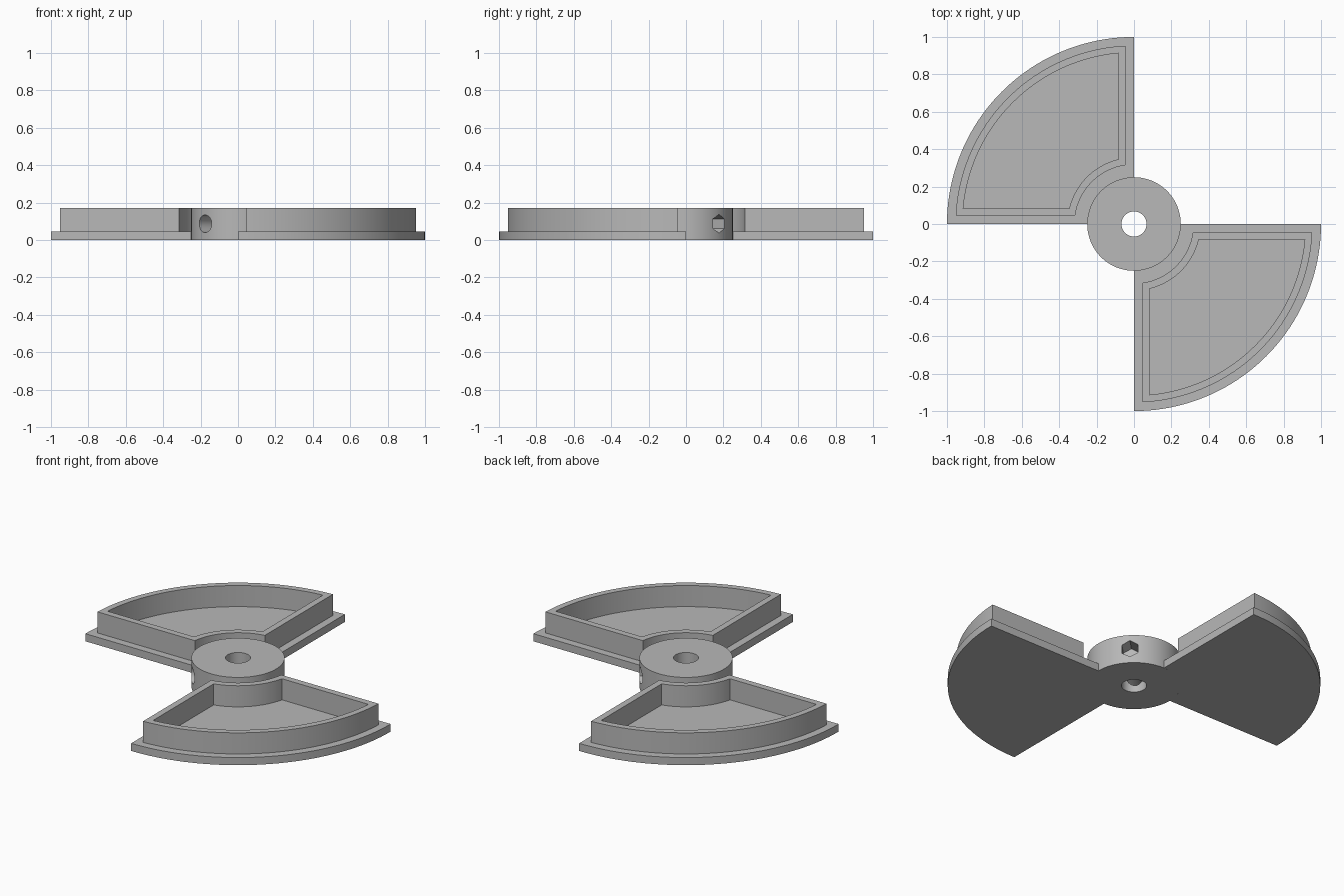
import bpy, bmesh
from math import sin, cos, pi, asin, radians
from mathutils import Vector

cube = bpy.data.objects.get("Cube")
if cube:
    bpy.data.objects.remove(cube, do_unlink=True)

grey = bpy.data.materials.new("plain grey")
grey.use_nodes = True
GREY = (0.48, 0.48, 0.48, 1)
grey.diffuse_color = GREY
grey.node_tree.nodes["Principled BSDF"].inputs["Base Color"].default_value = GREY

HEIGHT, PLATE = 0.17, 0.045
HUB_R, BORE_R = 0.25, 0.067


def loft(name, loops, closed=False):
    """Skin a row of equal-length point loops; cap the ends or close the row."""
    bm = bmesh.new()
    rows = [[bm.verts.new(p) for p in loop] for loop in loops]
    pairs = list(zip(rows, rows[1:]))
    if closed:
        pairs.append((rows[-1], rows[0]))
    else:
        bm.faces.new(rows[0])
        bm.faces.new(rows[-1])
    n = len(rows[0])
    for a, b in pairs:
        for i in range(n):
            j = (i + 1) % n
            bm.faces.new((a[i], a[j], b[j], b[i]))
    bmesh.ops.recalc_face_normals(bm, faces=bm.faces)
    mesh = bpy.data.meshes.new(name)
    bm.to_mesh(mesh)
    bm.free()
    mesh.materials.append(grey)
    obj = bpy.data.objects.new(name, mesh)
    bpy.context.collection.objects.link(obj)
    return obj


def activate(obj):
    bpy.ops.object.select_all(action="DESELECT")
    obj.select_set(True)
    bpy.context.view_layer.objects.active = obj


def circle(r, z, n=96):
    return [(r * cos(2 * pi * i / n), r * sin(2 * pi * i / n), z) for i in range(n)]


def sector(r_in, r_out, inset, z, sign, n=40):
    """Quarter-ring outline whose straight sides are moved in by inset."""
    pts = []
    for r, order in ((r_out, range(n + 1)), (r_in, range(n, -1, -1))):
        start = asin(inset / r)
        for i in order:
            a = start + (pi / 2 - 2 * start) * i / n
            pts.append((sign * r * cos(a), -sign * r * sin(a), z))
    return pts


def radial_cutter(name, angle, r, sides, t0, t1):
    """Prism lying along a horizontal direction, one corner pointing up."""
    d = Vector((cos(angle), sin(angle), 0))
    side = Vector((-d.y, d.x, 0))
    ring = [side * r * sin(2 * pi * i / sides)
            + Vector((0, 0, HEIGHT / 2 + 0.002 + r * cos(2 * pi * i / sides)))
            for i in range(sides)]
    obj = loft(name, [[p + d * t for p in ring] for t in (t0, t1)])
    obj.hide_render = True
    return obj


# Hub with centre bore
hub = loft("hub", [circle(HUB_R, 0), circle(HUB_R, HEIGHT),
                   circle(BORE_R, HEIGHT), circle(BORE_R, 0)], closed=True)

# Screw hole on one side, hexagonal nut pocket on the other
cutters = [radial_cutter("screw_hole_cutter", radians(225), 0.047, 32, 0.03, 0.3),
           radial_cutter("nut_pocket_cutter", radians(45), 0.05, 6, 0.16, 0.3)]
activate(hub)
for cutter in cutters:
    mod = hub.modifiers.new("cut", "BOOLEAN")
    mod.operation = "DIFFERENCE"
    mod.solver = "EXACT"
    mod.object = cutter
    bpy.ops.object.modifier_apply(modifier=mod.name)
    bpy.data.objects.remove(cutter, do_unlink=True)

# Two opposite quarter trays: flanged plate with a raised rim
parts = [hub]
for name, sign in (("front_left_tray", 1), ("back_right_tray", -1)):
    parts.append(loft(name, [
        sector(HUB_R, 1.0, 0, 0, sign),
        sector(HUB_R, 1.0, 0, PLATE, sign),
        sector(0.318, 0.954, 0.045, PLATE, sign),
        sector(0.318, 0.954, 0.045, HEIGHT, sign),
        sector(0.356, 0.917, 0.083, HEIGHT, sign),
        sector(0.356, 0.917, 0.083, PLATE, sign),
    ]))

for obj in parts:
    activate(obj)
    bpy.ops.object.shade_smooth_by_angle(angle=radians(30))
